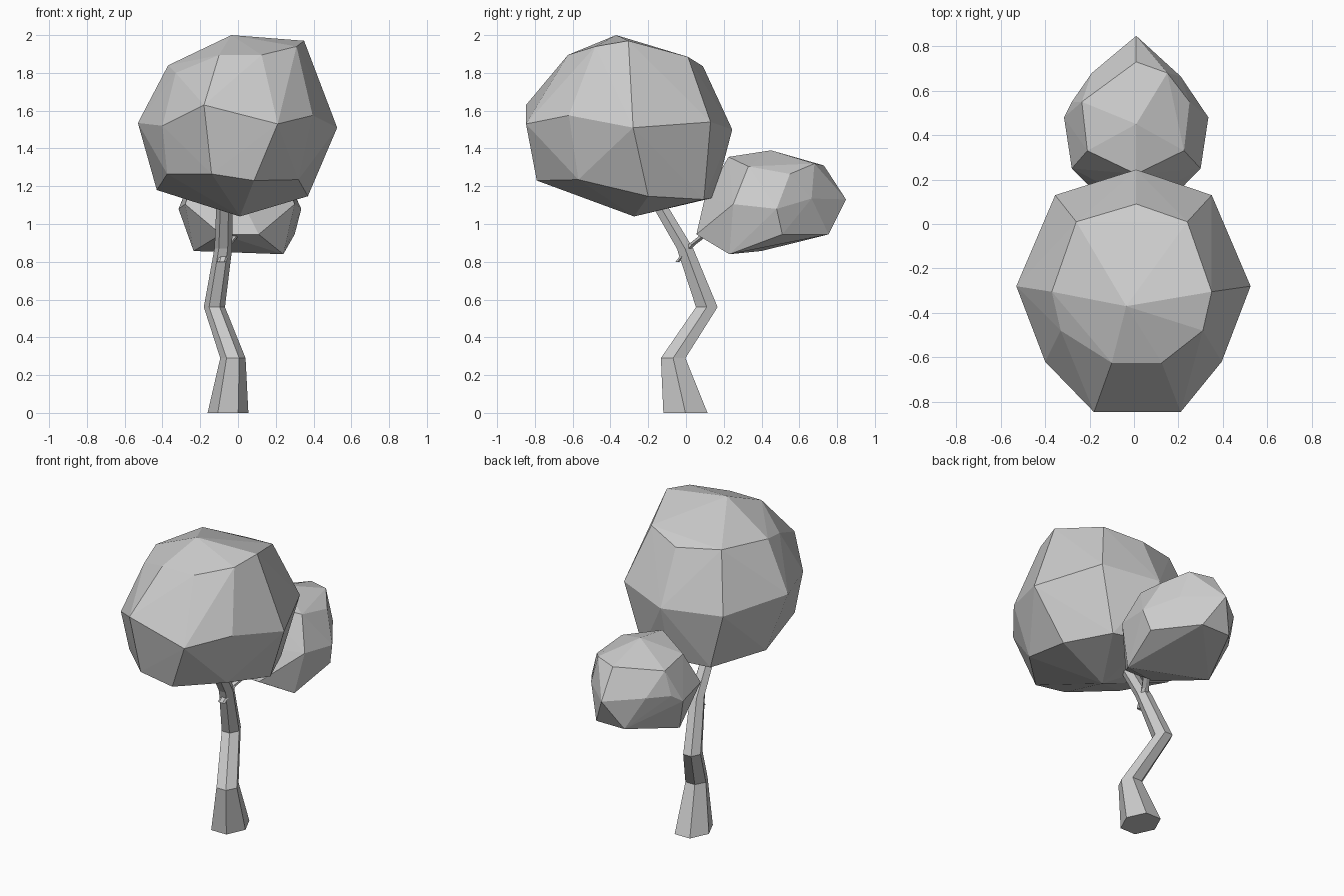
import bpy, bmesh
from math import cos, sin, pi


def finish(name, bm):
    bmesh.ops.recalc_face_normals(bm, faces=bm.faces[:])
    me = bpy.data.meshes.new(name)
    bm.to_mesh(me)
    bm.free()
    ob = bpy.data.objects.new(name, me)
    bpy.context.collection.objects.link(ob)
    return ob


def limb(name, path, sides=6):
    """Loft level rings; each path entry is x, y, z, x radius, y radius."""
    bm = bmesh.new()
    rings = []
    for x, y, z, rx, ry in path:
        rings.append([bm.verts.new((x + rx * cos(2 * pi * i / sides),
                                    y + ry * sin(2 * pi * i / sides), z))
                      for i in range(sides)])
    for a, b in zip(rings, rings[1:]):
        for i in range(sides):
            j = (i + 1) % sides
            bm.faces.new((a[i], a[j], b[j], b[i]))
    bm.faces.new(rings[0])
    bm.faces.new(rings[-1])
    return finish(name, bm)


def clump(name, points):
    """Faceted leaf mass: convex hull of its corner points."""
    bm = bmesh.new()
    for p in points:
        bm.verts.new(p)
    res = bmesh.ops.convex_hull(bm, input=bm.verts[:])
    junk = {v for v in res["geom_interior"] + res["geom_unused"]
            if isinstance(v, bmesh.types.BMVert)}
    bmesh.ops.delete(bm, geom=list(junk), context='VERTS')
    return finish(name, bm)


# Crooked trunk
limb("trunk", [(-.053, -.003, 0, .108, .135), (-.027, -.068, .29, .067, .075),
               (-.125, .11, .56, .056, .066), (-.078, -.005, .87, .047, .05),
               (-.07, -.17, 1.15, .042, .045)])

# Thin side branch
limb("branch", [(-.085, -.045, .80, .025, .012), (-.06, .03, .89, .025, .022),
                (.0, .12, .96, .022, .025)])

# Large leaf mass: crown, middle and lower rings
clump("large_foliage", [
    (-.035, -.37, 2.0),
    (.01, .09, 1.835), (.24, .01, 1.885), (.35, -.305, 1.97),
    (.31, -.48, 1.94), (.125, -.625, 1.895), (-.10, -.625, 1.895),
    (-.33, -.48, 1.80), (-.37, -.305, 1.84), (-.26, .01, 1.86),
    (.01, .245, 1.50), (.35, .13, 1.54), (.525, -.28, 1.51),
    (.395, -.62, 1.575), (.21, -.847, 1.53), (-.18, -.847, 1.63),
    (-.40, -.62, 1.52), (-.53, -.28, 1.535), (-.355, .13, 1.50),
    (.01, .15, 1.14), (.24, .095, 1.13), (.37, -.20, 1.147),
    (.32, -.57, 1.235), (.085, -.79, 1.23), (-.14, -.79, 1.265),
    (-.375, -.57, 1.265), (-.43, -.20, 1.18), (-.24, .095, 1.13),
    (.01, -.275, 1.04)])

# Small leaf mass at the back
clump("small_foliage", [
    (.01, .45, 1.39),
    (.01, .73, 1.31), (.15, .68, 1.32), (.25, .55, 1.265),
    (.225, .33, 1.305), (.01, .225, 1.355), (-.21, .33, 1.30),
    (-.235, .55, 1.28),
    (.01, .847, 1.13), (.21, .665, 1.135), (.335, .48, 1.08),
    (.30, .25, 1.105), (.01, .10, 1.14), (-.28, .25, 1.105),
    (-.315, .48, 1.08), (-.28, .55, 1.13), (-.19, .68, 1.14),
    (.11, .055, .945), (.24, .23, .84), (.30, .51, .945),
    (.11, .755, .945), (-.09, .755, .945), (-.235, .40, .857),
    (-.09, .06, .945)])
